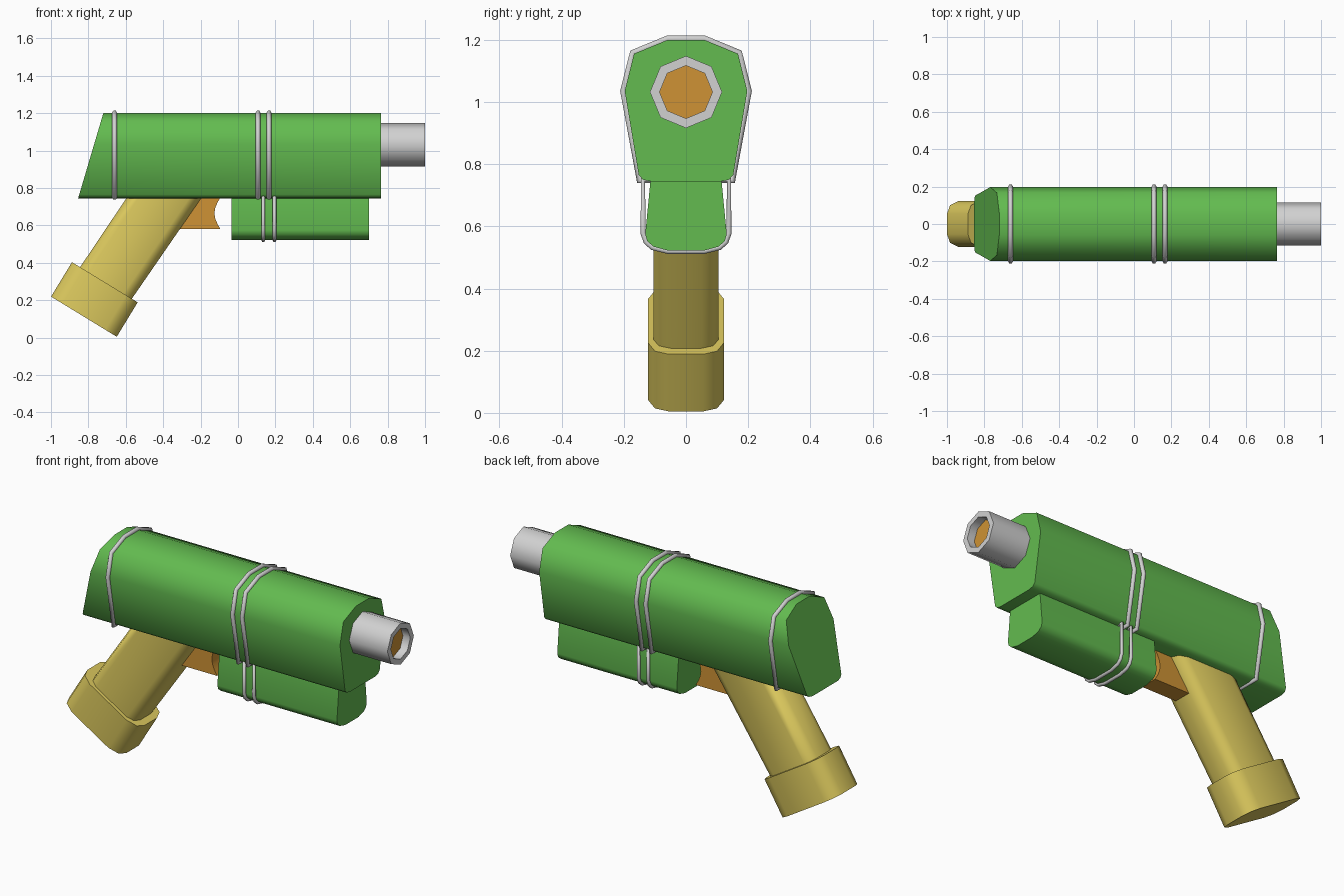
import bpy, bmesh, math
from mathutils import Vector

if "Cube" in bpy.data.objects:
    bpy.data.objects.remove(bpy.data.objects["Cube"])


def material(name, rgb):
    m = bpy.data.materials.new(name)
    m.diffuse_color = (*rgb, 1)
    m.use_nodes = True
    m.node_tree.nodes["Principled BSDF"].inputs["Base Color"].default_value = m.diffuse_color
    return m


GREEN = material("green", (0.125, 0.50, 0.08))
YELLOW = material("mustard", (0.71, 0.58, 0.11))
GREY = material("light_grey", (0.64, 0.64, 0.64))
ORANGE = material("orange", (0.62, 0.29, 0.035))


def loft(name, rings, *mats, smooth=62):
    """Skin between point rings, cap both ends; the last cap takes the last material."""
    bm = bmesh.new()
    loops = [[bm.verts.new(p) for p in ring] for ring in rings]
    n = len(loops[0])
    for a, b in zip(loops, loops[1:]):
        for i in range(n):
            j = (i + 1) % n
            bm.faces.new((a[i], a[j], b[j], b[i]))
    bm.faces.new(loops[0][::-1])
    bm.faces.new(loops[-1]).material_index = len(mats) - 1
    bmesh.ops.recalc_face_normals(bm, faces=bm.faces[:])
    me = bpy.data.meshes.new(name)
    bm.to_mesh(me)
    bm.free()
    for m in mats:
        me.materials.append(m)
    me.shade_smooth()
    me.set_sharp_from_angle(angle=math.radians(smooth))
    ob = bpy.data.objects.new(name, me)
    bpy.context.collection.objects.link(ob)
    return ob


def wire(name, points, radius, mat):
    """Closed round wire along a point loop."""
    cu = bpy.data.curves.new(name, 'CURVE')
    cu.dimensions = '3D'
    cu.bevel_depth = radius
    cu.bevel_resolution = 1
    sp = cu.splines.new('POLY')
    sp.points.add(len(points) - 1)
    for p, co in zip(sp.points, points):
        p.co = (*co, 1)
    sp.use_cyclic_u = True
    tmp = bpy.data.objects.new(name + "_path", cu)
    bpy.context.collection.objects.link(tmp)
    bpy.context.view_layer.update()
    me = bpy.data.meshes.new_from_object(tmp.evaluated_get(bpy.context.evaluated_depsgraph_get()))
    bpy.data.objects.remove(tmp)
    me.materials.clear()
    me.materials.append(mat)
    me.shade_smooth()
    bpy.context.collection.objects.link(bpy.data.objects.new(name, me))


def mirrored(half):
    return half + [(-a, b) for a, b in reversed(half)]


# main body: yz profile with a slanted rear face
body = mirrored([(0.058, 1.20), (0.167, 1.155), (0.197, 1.035), (0.152, 0.765), (0.138, 0.75), (0.11, 0.744)])
loft("body", [[(-0.855 + (z - 0.744) * 0.296, y, z) for y, z in body],
              [(0.765, y, z) for y, z in body]], GREEN)

# lower tube under the body
under = mirrored([(0.113, 0.76), (0.131, 0.575), (0.125, 0.553), (0.105, 0.535), (0.058, 0.522)])
loft("lower_tube", [[(x, y, z) for y, z in under] for x in (-0.035, 0.70)], GREEN)


# muzzle: eight-sided pipe with an orange plug
def octagon(x, r):
    return [(x, r * math.cos(i * math.pi / 4), 1.032 + r * math.sin(i * math.pi / 4)) for i in range(8)]


loft("muzzle", [octagon(0.74, 0.116), octagon(1.0, 0.116), octagon(1.0, 0.085), octagon(0.955, 0.085)],
     GREY, ORANGE)

# wire bands round the body and the lower tube
band = mirrored([(0.059, 1.203), (0.171, 1.158), (0.201, 1.035), (0.15, 0.747)])
for i, x in enumerate((-0.66, 0.107, 0.166)):
    wire(f"body_band_{i + 1}", [(x, y, z) for y, z in band], 0.0125, GREY)
low = mirrored([(0.138, 0.75), (0.138, 0.578), (0.128, 0.55), (0.108, 0.532), (0.058, 0.52)])
for i, x in enumerate((0.135, 0.195)):
    wire(f"lower_band_{i + 1}", [(x, y, z) for y, z in low], 0.01, GREY)


# grip and its foot: chamfered sections placed along a slanted axis
def section(half):
    pts = mirrored(half)
    return pts


foot = mirrored([(0.206, 0.055), (0.187, 0.1), (0.133, 0.123)])
foot = [(0.206, 0.055), (0.187, 0.1), (0.133, 0.123)]


def full_section(quarter):
    side = quarter + [(-u, v) for u, v in reversed(quarter)]
    return side + [(u, -v) for u, v in reversed(side)]


def place(quarter, centre, u_dir):
    c, d = Vector(centre), Vector(u_dir)
    return [c + d * u + Vector((0, v, 0)) for u, v in full_section(quarter)]


across = Vector((0.853, 0, -0.521))
loft("grip_foot", [place(foot, (-0.824, 0, 0.112), across),
                   place(foot, (-0.712, 0, 0.296), across)], YELLOW)
grip = [(0.162, 0.05), (0.147, 0.087), (0.11, 0.104)]
wide = [(u * 1.235, v) for u, v in grip]
loft("grip", [place(grip, (-0.717, 0, 0.276), across),
              place(wide, (-0.387, 0, 0.76), (1, 0, 0))], YELLOW)

# trigger block with a scooped front edge
scoop = [(-0.094 - 0.032 * math.sin(math.pi * t / 6), 0.58 + 0.17 * t / 6) for t in range(7)]
outline = [(-0.33, 0.58)] + scoop + [(-0.33, 0.75)]
loft("trigger", [[(x, y, z) for x, z in outline] for y in (-0.05, 0.05)], ORANGE)
